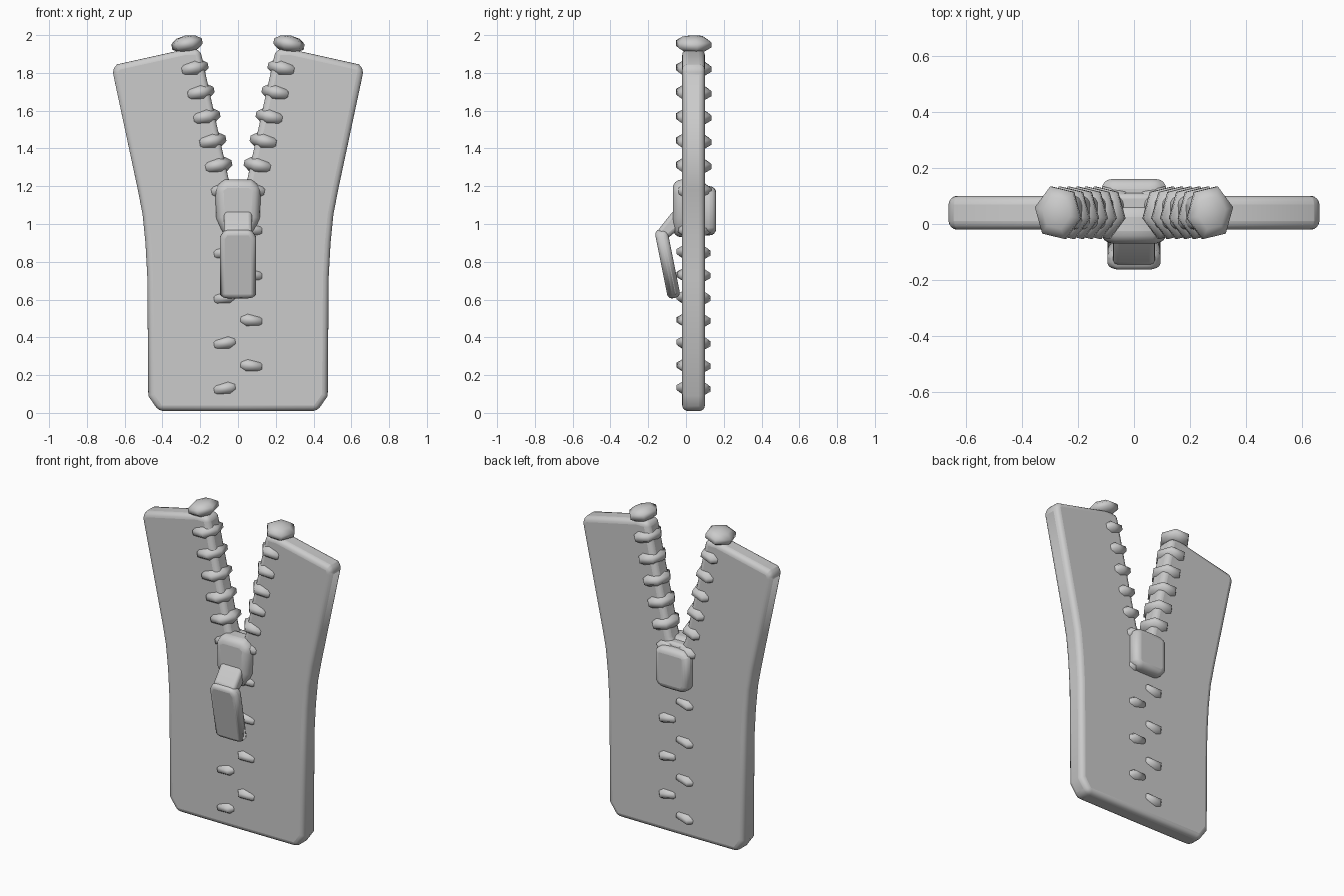
import bpy, bmesh, math
from mathutils import Matrix, Vector

cube = bpy.data.objects.get("Cube")
if cube:
    bpy.data.objects.remove(cube, do_unlink=True)

MID_Y = 0.04   # middle of the cloth thickness

grey = bpy.data.materials.new("plain_grey")
grey.use_nodes = True
grey.diffuse_color = (0.6, 0.6, 0.6, 1)
grey.node_tree.nodes["Principled BSDF"].inputs["Base Color"].default_value = (0.6, 0.6, 0.6, 1)


def finish(name, bm, bevel=0, segments=3, limit=50, smooth=50):
    bmesh.ops.recalc_face_normals(bm, faces=bm.faces)
    mesh = bpy.data.meshes.new(name)
    bm.to_mesh(mesh)
    bm.free()
    obj = bpy.data.objects.new(name, mesh)
    bpy.context.collection.objects.link(obj)
    mesh.materials.append(grey)
    if bevel:
        mod = obj.modifiers.new("round_edges", 'BEVEL')
        mod.width, mod.segments = bevel, segments
        mod.limit_method, mod.angle_limit = 'ANGLE', math.radians(limit)
    bpy.ops.object.select_all(action='DESELECT')
    bpy.context.view_layer.objects.active = obj
    obj.select_set(True)
    bpy.ops.object.shade_smooth_by_angle(angle=math.radians(smooth))
    return obj


def extrude(points, origin, across, up, depth):
    """Closed outline in the across/up plane, thickened evenly both ways."""
    bm = bmesh.new()
    normal = across.cross(up) * depth / 2
    verts = [bm.verts.new(origin + across * a + up * b - normal) for a, b in points]
    face = bm.faces.new(verts)
    out = bmesh.ops.extrude_face_region(bm, geom=[face])
    moved = [v for v in out["geom"] if isinstance(v, bmesh.types.BMVert)]
    bmesh.ops.translate(bm, verts=moved, vec=normal * 2)
    return bm


def mirrored(half):
    return half + [(-a, b) for a, b in reversed(half) if abs(a) > 1e-4]


X, Y, Z = Vector((1, 0, 0)), Vector((0, 1, 0)), Vector((0, 0, 1))

# Cloth: one panel that opens into two flaps
cloth = mirrored([(0, 0.01), (0.42, 0.01), (0.475, 0.09), (0.48, 0.72), (0.49, 0.9),
                  (0.505, 1.05), (0.53, 1.18), (0.66, 1.79), (0.665, 1.82), (0.64, 1.845),
                  (0.28, 1.925), (0.2, 1.925), (0.05, 1.24), (0, 1.16)])
finish("cloth", extrude(cloth, Vector((0, MID_Y, 0)), X, Z, 0.12), 0.05, 4)


# Teeth: faceted flattened beads, tilted down away from the middle
def tooth(name, x, z, tilt, size=(0.088, 0.104, 0.046), turn=0.2):
    bm = bmesh.new()
    bmesh.ops.create_uvsphere(bm, u_segments=6, v_segments=5, radius=1)
    spin = Matrix.Rotation(math.radians(30) + turn, 4, 'Z')
    lean = Matrix.Rotation(math.radians(tilt), 4, 'Y')
    place = Matrix.Translation((x, MID_Y, z)) @ lean @ Matrix.Diagonal((*size, 1)) @ spin
    bmesh.ops.transform(bm, matrix=place, verts=bm.verts)
    finish(name, bm, smooth=80)


for side, label in ((1, "left"), (-1, "right")):
    for i in range(7):
        t = i / 5
        tooth(f"open_tooth_{label}_{i}", side * (0.27 - 0.157 * t), 1.953 - 0.644 * t,
              side * 11, turn=side * 0.2)
    for i in range(4):
        z = (0.25 if side > 0 else 0.13) + 0.24 * i
        tooth(f"closed_tooth_{label}_{i}", side * 0.066, z,
              6 if side > 0 else -10, (0.092, 0.1, 0.042), side * 0.2)

# Slider: wide shoulders narrowing to the lower end, with a plate behind
front_plate = mirrored([(0, 0.93), (0.07, 0.93), (0.115, 1.03), (0.122, 1.2), (0.07, 1.235), (0, 1.235)])
finish("slider_front", extrude(front_plate, Vector((0, 0, 0)), X, Z, 0.14), 0.045, 4)
back_plate = mirrored([(0, 0.94), (0.09, 0.94), (0.115, 0.98), (0.115, 1.17), (0.09, 1.2), (0, 1.2)])
finish("slider_back", extrude(back_plate, Vector((0, 0.11, 0)), X, Z, 0.1), 0.035, 4)
core = mirrored([(0, 1.0), (0.06, 1.0), (0.08, 1.22), (0, 1.22)])
finish("slider_core", extrude(core, Vector((0, 0.06, 0)), X, Z, 0.1), 0.02)

# Arm joining the slider to the pull tab
arm = [(-0.03, 1.1), (-0.075, 1.06), (-0.15, 0.965), (-0.14, 0.92), (-0.09, 0.93), (-0.03, 0.98)]
finish("pull_arm", extrude(arm, Vector((0, 0, 0)), Y, Z, 0.15), 0.02)

# Pull tab: rounded plate hanging at a slant
slant = Vector((0, -0.2, 1)).normalized()
tab = mirrored([(0, -0.185), (0.08, -0.185), (0.095, -0.165), (0.095, 0.145), (0.07, 0.185), (0, 0.185)])
finish("pull_tab", extrude(tab, Vector((0, -0.098, 0.79)), X, slant, 0.068), 0.025, 4)
